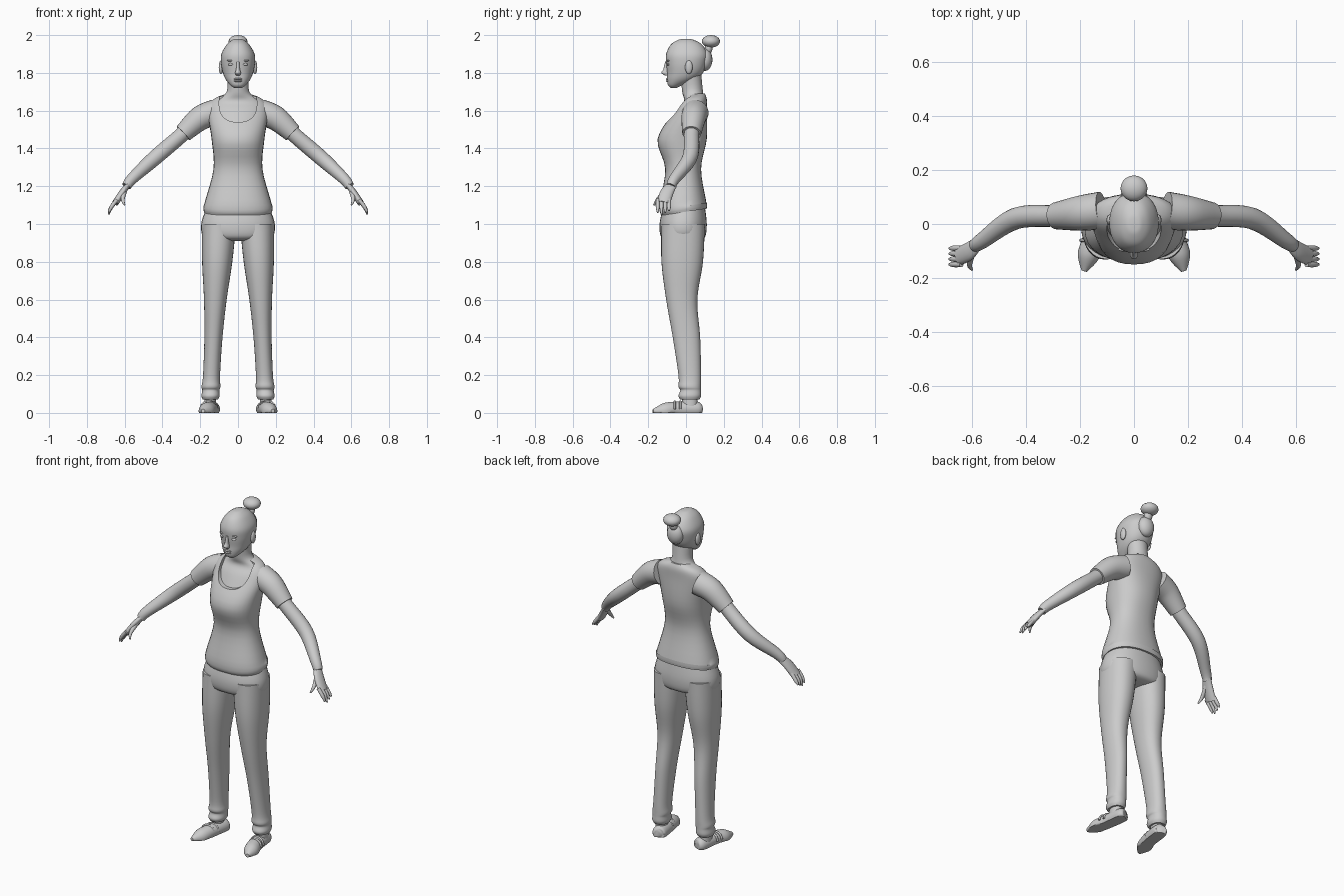
import bpy, bmesh
from math import cos, sin, pi, radians
from mathutils import Vector, Matrix

cube = bpy.data.objects.get("Cube")
if cube:
    bpy.data.objects.remove(cube)

grey = bpy.data.materials.new("light grey")
grey.use_nodes = True
shade = (0.6, 0.6, 0.6, 1)
grey.diffuse_color = shade
grey.node_tree.nodes["Principled BSDF"].inputs["Base Color"].default_value = shade

AXIS_Y, AXIS_Z = Vector((0, 1, 0)), Vector((0, 0, 1))


def smooth(part):
    bpy.ops.object.select_all(action='DESELECT')
    part.select_set(True)
    bpy.context.view_layer.objects.active = part
    bpy.ops.object.shade_smooth_by_angle(angle=radians(50))


def finish(name, bm, mirror):
    bmesh.ops.recalc_face_normals(bm, faces=bm.faces)
    mesh = bpy.data.meshes.new(name)
    bm.to_mesh(mesh)
    bm.free()
    mesh.materials.append(grey)
    part = bpy.data.objects.new(name, mesh)
    bpy.context.collection.objects.link(part)
    smooth(part)
    if mirror:
        part.modifiers.new("other side", 'MIRROR')
    return part


def spline(points, steps=5):
    """Smooth curve through stations of any dimension."""
    last, out = len(points) - 1, []
    for i in range(last):
        before, start, end, after = (
            Vector(points[min(max(j, 0), last)]) for j in range(i - 1, i + 3))
        leave, arrive = (end - before) / 2, (after - start) / 2
        for step in range(steps):
            t = step / steps
            ease = t * t * (3 - 2 * t)
            out.append(start.lerp(end, ease) + leave * t * (1 - t) ** 2 - arrive * t * t * (1 - t))
    return out + [Vector(points[-1])]


def skin(name, rings, mirror, rule):
    """Join rings of points into a closed surface, after moving each by the rule."""
    bm = bmesh.new()
    loops = [[bm.verts.new(rule(point) if rule else point) for point in ring] for ring in rings]
    for low, high in zip(loops, loops[1:]):
        for k in range(len(low)):
            bm.faces.new((low[k - 1], low[k], high[k], high[k - 1]))
    bm.faces.new(loops[0])
    bm.faces.new(loops[-1])
    return finish(name, bm, mirror)


def oval(centre, across, along, sides, power=2):
    """Ring of points; a higher power gives a squarer outline."""
    ring = []
    for k in range(sides):
        angle = 2 * pi * k / sides
        c, s = (abs(e) ** (2 / power) * (1 if e > 0 else -1) for e in (cos(angle), sin(angle)))
        ring.append(centre + across * c + along * s)
    return ring


def upright(name, rows, mirror=False, rule=None, power=2.2):
    """Level ovals; each row is height, front, back, half-width."""
    rings = [oval(Vector((0, (front + back) / 2, z)), Vector((half, 0, 0)),
                  AXIS_Y * (back - front) / 2, 32, power) for z, front, back, half in spline(rows)]
    return skin(name, rings, mirror, rule)


def tube(name, rows, flat=1, sides=16, rule=None, side=AXIS_Y):
    """Mirrored limb; each row is x, y, z, radius."""
    path, rings = spline(rows), []
    for i, row in enumerate(path):
        ahead = path[min(i + 1, len(path) - 1)] - path[max(i - 1, 0)]
        ahead = ahead.to_3d().normalized() if len(ahead) == 3 else Vector(ahead[:3]).normalized()
        wide = (side - ahead * side.dot(ahead)).normalized()
        rings.append(oval(Vector(row[:3]), ahead.cross(wide) * row[3] * flat, wide * row[3], sides))
    return skin(name, rings, True, rule)


def ball(name, centre, size, mirror=False):
    bm = bmesh.new()
    place = Matrix.Translation(centre) @ Matrix.Diagonal((*size, 1))
    bmesh.ops.create_uvsphere(bm, u_segments=20, v_segments=12, radius=1, matrix=place)
    return finish(name, bm, mirror)


# Shirt body, with the hem lifted toward the back
def lift_hem(point):
    if point.z < 1.1:
        point.z += (point.y + 0.1) * 0.15
    return point


shirt = upright("shirt", [
    (1.05, -.13, .11, .18), (1.1, -.14, .11, .18), (1.29, -.11, .08, .13), (1.45, -.15, .11, .14),
    (1.6, -.06, .11, .16), (1.66, -.02, .11, .13), (1.69, .01, .1, .06)],
    rule=lift_hem, power=2.3)

# Scooped neckline cut into the shirt front
scoop = [oval(Vector((0, y, 1.64)), Vector((.1, 0, 0)), AXIS_Z * .1, 36, 2.5) for y in (-.3, .02)]
cutter = skin("neckline_cutter", scoop, False, None)
cutter.hide_render = True
cut = shirt.modifiers.new("neckline", 'BOOLEAN')
cut.object = cutter
cut.solver = 'EXACT'
bpy.context.view_layer.objects.active = shirt
bpy.ops.object.modifier_apply(modifier=cut.name)
bpy.data.objects.remove(cutter)
smooth(shirt)

# Chest and neck under the shirt
upright("chest_and_neck", [
    (1.5, -.1, .1, .13), (1.6, -.045, .1, .14), (1.65, -.01, .1, .12),
    (1.7, -.02, .09, .06), (1.8, -.03, .08, .06)], power=2)

# Sleeves and arms
tube("sleeves", [(.12, .05, 1.59, .07), (.2, .04, 1.56, .065), (.29, .03, 1.48, .05)], sides=24)
tube("arms", [(.23, .03, 1.54, .04), (.3, .03, 1.47, .04), (.44, .02, 1.35, .04),
              (.56, -.06, 1.24, .03), (.59, -.08, 1.2, .025)], sides=24)

# Hands with four fingers and a thumb
tube("palms", [(.58, -.07, 1.21, .025), (.61, -.1, 1.17, .035), (.65, -.12, 1.11, .035)], flat=.5)
for place, finger in enumerate(("index", "middle", "ring", "little")):
    y = -.15 + place * .02
    tip = 1.05 + abs(place - 1) * .01
    tube(finger + "_fingers", [(.64, y, 1.13, .01), (.67, y, 1.09, .01), (.685, y, tip, .004)])
tube("thumbs", [(.6, -.1, 1.18, .015), (.61, -.15, 1.13, .01), (.6, -.17, 1.1, .004)])

# Trousers: hips and two legs that lean outward to gathered cuffs
upright("trouser_hips", [
    (1.09, -.12, .1, .165), (1, -.14, .11, .195), (.93, -.13, .1, .18), (.91, -.08, .06, .1)])


def lean_out(point):
    point.x += .1 + .05 * (1 - point.z)
    return point


upright("trouser_legs", [
    (1, -.13, .1, .09), (.8, -.13, .09, .08), (.6, -.105, .06, .06), (.4, -.07, .075, .048),
    (.2, -.04, .08, .045), (.14, -.04, .08, .05), (.12, -.03, .08, .045), (.09, -.04, .08, .048),
    (.07, -.03, .07, .04)], mirror=True, rule=lean_out)


# Ankles, shoes with flat soles, and instep straps
def flat_sole(point):
    point.z = max(point.z, 0)
    return point


upright("ankles", [(.12, -.02, .06, .03), (.03, -.02, .06, .03)], mirror=True, rule=lean_out)
tube("shoes", [(.13, .08, .02, .02), (.135, .06, .02, .04), (.15, -.05, .02, .04),
               (.17, -.12, .01, .04), (.185, -.175, .01, .01)],
     sides=24, rule=flat_sole, side=AXIS_Z)
for shift in (0, .03):
    tube("shoe_straps", [(.15 + shift / 4 + .04 * cos(turn * pi / 6), -.03 - shift,
                          .02 + .04 * sin(turn * pi / 6), .006) for turn in range(7)], sides=8)

# Head
upright("head", [
    (1.72, -.08, -.05, .02), (1.735, -.095, -.02, .04), (1.765, -.1, .05, .065),
    (1.8, -.1, .09, .08), (1.85, -.105, .11, .09), (1.9, -.105, .115, .088),
    (1.95, -.08, .085, .06), (1.975, -.04, .04, .03), (1.98, -.01, .01, .01)])

# Facial features
upright("nose", [(1.86, -.11, -.09, .007), (1.82, -.12, -.09, .01),
                 (1.8, -.13, -.09, .015), (1.785, -.11, -.09, .01)])
for lip, z in (("upper_lip", 1.768), ("lower_lip", 1.757)):
    ball(lip, (0, -.095, z), (.022, .012, .006))
ball("eyes", (.037, -.094, 1.845), (.016, .008, .007), mirror=True)
ball("brows", (.037, -.093, 1.865), (.022, .009, .005), mirror=True)
ball("ears", (.09, .015, 1.83), (.012, .02, .036), mirror=True)

# Hair gathered at the back, with a bun on top
ball("hair_gather", (0, .1, 1.87), (.05, .04, .06))
ball("bun_stem", (0, .12, 1.93), (.025, .02, .03))
ball("bun", (0, .132, 1.967), (.05, .048, .033))
